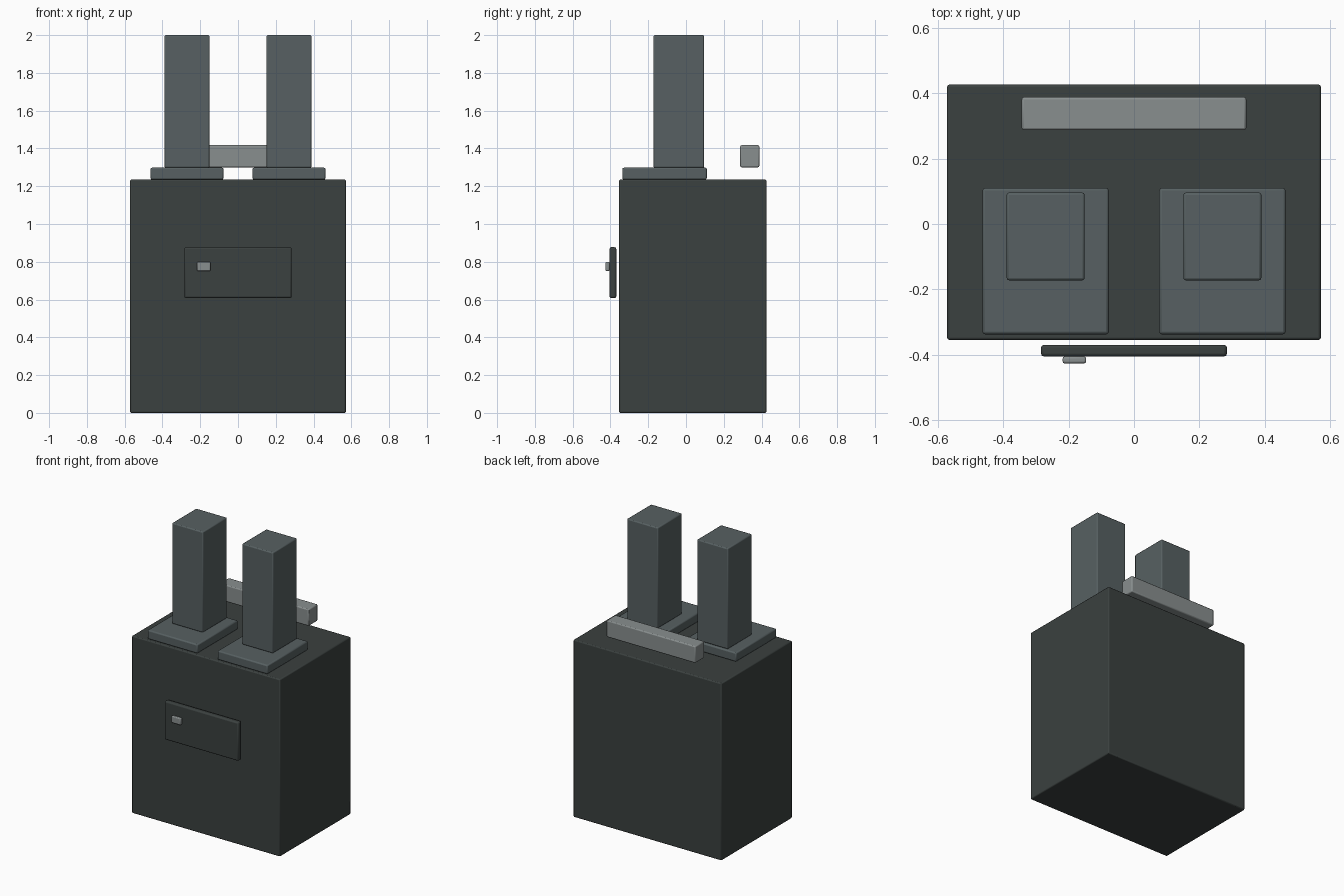
import bpy

if "Cube" in bpy.data.objects:
    bpy.data.objects.remove(bpy.data.objects["Cube"])


def material(name, rgb):
    m = bpy.data.materials.new(name)
    m.diffuse_color = (*rgb, 1.0)
    m.use_nodes = True
    m.node_tree.nodes["Principled BSDF"].inputs["Base Color"].default_value = m.diffuse_color
    return m


dark_iron = material("dark iron", (0.043, 0.052, 0.050))
grey_iron = material("grey iron", (0.095, 0.118, 0.122))
steel = material("light steel", (0.25, 0.275, 0.275))


def box(name, x, y, z, mat, bevel):
    """Bevelled box from (min, max) ranges on each axis."""
    bpy.ops.mesh.primitive_cube_add(
        size=1, location=[(a + b) / 2 for a, b in (x, y, z)])
    ob = bpy.context.object
    ob.name = name
    ob.scale = [b - a for a, b in (x, y, z)]
    bpy.ops.object.transform_apply(location=False, rotation=False, scale=True)
    ob.data.materials.append(mat)
    mod = ob.modifiers.new("soft edges", "BEVEL")
    mod.width = bevel
    mod.segments = 2
    bpy.ops.object.shade_smooth_by_angle()
    return ob


# Main cabinet
box("cabinet", (-0.571, 0.571), (-0.354, 0.426), (0, 1.235), dark_iron, 0.007)

# Twin stacks standing on flat base plates
for side, cx in (("left", -0.27), ("right", 0.27)):
    box(side + "_base_plate", (cx - 0.193, cx + 0.193), (-0.337, 0.11),
        (1.235, 1.298), grey_iron, 0.008)
    box(side + "_stack", (cx - 0.119, cx + 0.119), (-0.172, 0.096),
        (1.298, 2.0), grey_iron, 0.007)

# Rear bar hovering above the cabinet
box("rear_bar", (-0.343, 0.343), (0.287, 0.388), (1.300, 1.417), steel, 0.007)

# Front door panel and its latch
box("door_panel", (-0.284, 0.284), (-0.405, -0.369), (0.608, 0.877), dark_iron, 0.009)
box("door_latch", (-0.218, -0.146), (-0.426, -0.405), (0.751, 0.799), steel, 0.006)
